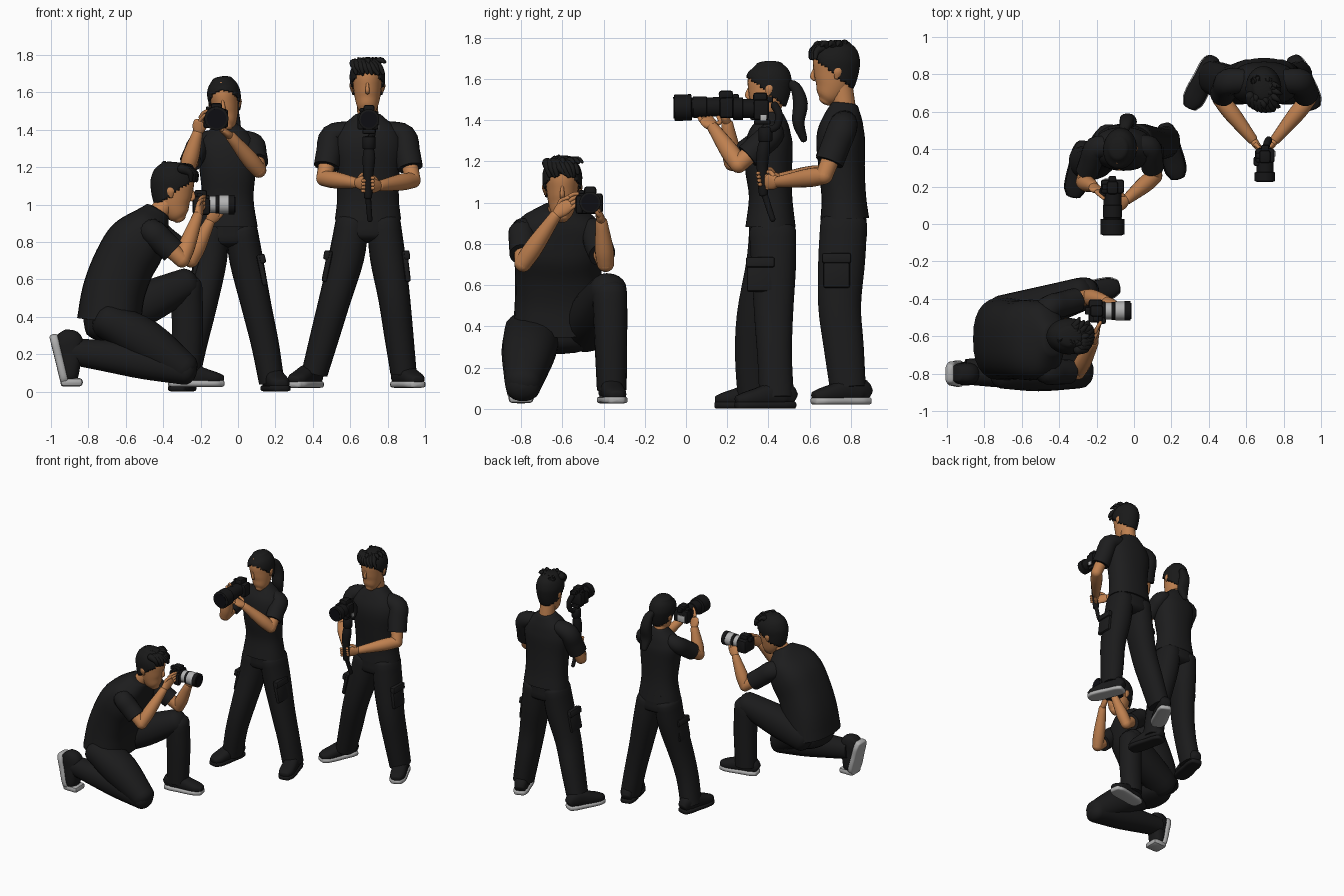
import bpy, bmesh, math, random
from mathutils import Vector as V, Matrix as Mx
random.seed(4)


def mat(name, r, g, b):
    m = bpy.data.materials.new(name)
    m.diffuse_color = (r, g, b, 1)
    return m


SHIRT = mat("black shirt", .012, .012, .0125)
PANTS = mat("black trousers", .011, .011, .0115)
HAIR = mat("black hair", .010, .010, .010)
SHOE = mat("black shoe", .010, .010, .0105)
SKIN = mat("skin", .53, .22, .08)
SOLE = mat("grey sole", .42, .42, .42)
CAM = mat("camera black", .008, .008, .0085)
GREY = mat("lens grey", .45, .45, .45)
GLASS = mat("lens glass", .004, .004, .006)


def finish(bm, name, m, M=None, ang=50):
    bmesh.ops.recalc_face_normals(bm, faces=bm.faces)
    me = bpy.data.meshes.new(name)
    bm.to_mesh(me)
    bm.free()
    if M:
        me.transform(M)
    ob = bpy.data.objects.new(name, me)
    bpy.context.collection.objects.link(ob)
    me.materials.append(m)
    bpy.ops.object.select_all(action='DESELECT')
    bpy.context.view_layer.objects.active = ob
    ob.select_set(True)
    bpy.ops.object.shade_smooth_by_angle(angle=math.radians(ang))
    return ob


def loft(name, rings, m, side=(1, 0, 0), n=18, steps=4, cap=(0, 0), p=2.0, M=None, keep=None):
    """Smooth tube through rings (x, y, z, half width along side, half depth)."""
    R = [list(map(float, r)) for r in rings]
    E = [[2*a-b for a, b in zip(R[0], R[1])]] + R + [[2*a-b for a, b in zip(R[-1], R[-2])]]
    pts = []
    for i in range(1, len(E)-2):
        for k in range(steps):
            t = k/steps
            pts.append([.5*(2*b+(c-a)*t+(2*a-5*b+4*c-d)*t*t+(3*b-a-3*c+d)*t**3)
                        for a, b, c, d in zip(*E[i-1:i+3])])
    pts.append(R[-1])
    frames = []
    for i, q in enumerate(pts):
        t = (V(pts[min(i+1, len(pts)-1)][:3]) - V(pts[max(i-1, 0)][:3])).normalized()
        frames.append((V(q[:3]), t, q[3], q[4]))
    for end, c in ((0, cap[0]), (-1, cap[1])):      # rounded ends
        if c:
            o, t, a, b = frames[end]
            s = -1 if end == 0 else 1
            for k in (1, 2, 3, 4):
                w = k*math.pi/2/4.25
                f = (o+t*s*c*min(a, b)*math.sin(w), t, a*math.cos(w), b*math.cos(w))
                frames.insert(0, f) if end == 0 else frames.append(f)
    bm = bmesh.new()
    loops = []
    for o, t, a, b in frames:
        u = V(side)
        u = (u - t*u.dot(t)).normalized()
        v = t.cross(u)
        row = []
        for k in range(n):
            c, s = math.cos(2*math.pi*k/n), math.sin(2*math.pi*k/n)
            row.append(bm.verts.new(o+u*a*math.copysign(abs(c)**(2/p), c)+v*b*math.copysign(abs(s)**(2/p), s)))
        loops.append(row)
    for A, B in zip(loops, loops[1:]):
        for k in range(n):
            bm.faces.new((A[k], A[(k+1) % n], B[(k+1) % n], B[k]))
    bm.faces.new(loops[0][::-1])
    bm.faces.new(loops[-1])
    if keep:
        bad = [f for f in bm.faces if not keep(f.calc_center_median())]
        bmesh.ops.delete(bm, geom=bad, context='FACES')
    return finish(bm, name, m, M)


def tube(name, pts, r0, r1, m, M=None, cap=(1, 1), n=10, side=(1, .13, .07)):
    k = len(pts)-1
    return loft(name, [(*q, r0+(r1-r0)*i/k, r0+(r1-r0)*i/k) for i, q in enumerate(pts)], m, side, n, 3, cap, M=M)


def box(name, c, size, m, M=None, bev=.01, rot=(0, 0, 0)):
    bm = bmesh.new()
    bmesh.ops.create_cube(bm, size=1, matrix=Mx.Diagonal((*size, 1)))
    bmesh.ops.bevel(bm, geom=bm.edges[:], offset=bev, segments=2, affect='EDGES', profile=.5)
    L = Mx.Translation(c)
    for a, w in zip('XYZ', rot):
        L = L @ Mx.Rotation(w, 4, a)
    return finish(bm, name, m, (M or Mx()) @ L, 35)


def place(x, y, z, yaw=0, pitch=0, roll=0, s=1):
    return (Mx.Translation((x, y, z)) @ Mx.Rotation(yaw, 4, 'Z') @ Mx.Rotation(pitch, 4, 'X')
            @ Mx.Rotation(roll, 4, 'Y') @ Mx.Scale(s, 4))


# head, local frame faces -y
def head(who, M, short=True):
    prof = [(-.155, -.05, .03, .032), (-.13, -.035, .052, .06), (-.08, -.012, .067, .085), (-.02, 0, .076, .1),
            (.04, .005, .081, .106), (.085, .01, .07, .092), (.115, .015, .047, .06)]
    loft(who+"_head", [(0, y, z, a, b) for z, y, a, b in prof], SKIN, n=24, cap=(.5, .4), M=M)
    loft(who+"_nose", [(0, -.092, .012, .006, .006), (0, -.106, -.03, .011, .012), (0, -.1, -.046, .011, .009)],
         SKIN, cap=(1, 1), n=10, M=M)
    for s in (-1, 1):
        loft(who+"_ear", [(s*.08, .012, -.045, .006, .012), (s*.087, .016, -.015, .009, .02),
                          (s*.085, .018, .01, .006, .014)], SKIN, cap=(1, 1), n=10, M=M)
    hp = [(z, y+.004, a+.014, b+.013) for z, y, a, b in prof[1:]]
    hp[-1] = (.122, .015, .058, .07)
    h = loft(who+"_hair", [(0, y, z, a, b) for z, y, a, b in hp], HAIR, n=40, steps=7, cap=(0, .3), M=M,
             keep=lambda c: c.z > max(-.1, -.025-.85*c.y))
    sol = h.modifiers.new("thickness", 'SOLIDIFY')
    sol.thickness, sol.offset = .012, -1
    if short:                                       # swept fringe and crown tufts
        for i in range(8):
            x = -.07+.019*i
            y = -.11+6*x*x
            tube(who+"_fringe", [(x*.8-.015, y+.05, .108), (x, y+.008, .092),
                 (x+random.uniform(.005, .03), y-.002, .052+random.uniform(0, .018))], .026, .009, HAIR, M)
        for i in range(14):
            a, r = random.uniform(0, 6.28), random.uniform(.02, .06)
            x, y = r*math.cos(a), r*1.2*math.sin(a)+.015
            tube(who+"_tuft", [(x, y, .112), (x*1.3+.01, y*1.2-.01, .126), (x*1.6+.015, y*1.35-.02, .115)],
                 .022, .007, HAIR, M)


# shoe, local frame points toe to -y
def shoe(who, M, sole):
    prof = [(.08, .038, .075), (.04, .05, .12), (-.03, .052, .115), (-.1, .056, .09), (-.16, .053, .07), (-.195, .036, .055)]
    loft(who+"_shoe", [(0, y, h/2+.01, a, h/2) for y, a, h in prof], SHOE, p=2.5, cap=(.3, .4), M=M)
    loft(who+"_sole", [(0, y, .018, a+.006, .018) for y, a, h in prof], sole, p=4, cap=(.8, .8), M=M)


# sleeve runs from the chest over the shoulder; arm ends in a gripping hand
def arm(who, chest, sh, el, wr, knuckle, across, curl, r=.068):
    sh, el, wr, kn = map(V, (sh, el, wr, knuckle))
    cut = sh.lerp(el, .72)
    s = (.1, 1, .1) if abs(chest[1]-sh.y) < .06 else (1, .1, .3)
    loft(who+"_sleeve", [(*chest, r*.9, r*.75), (*sh, r*1.02, r*.95), (*sh.lerp(cut, .5), r*1.02, r), (*cut, r, r*.97)],
         SHIRT, s, cap=(.5, 0))
    s = (.2, .9, .35)
    loft(who+"_upper_arm", [(*sh.lerp(el, .5), .045, .045), (*el, .042, .042)], SKIN, s, cap=(0, 1))
    loft(who+"_forearm", [(*el, .042, .042), (*el.lerp(wr, .35), .045, .045), (*wr, .028, .028)], SKIN, s, cap=(1, .5))
    ac, cu = V(across).normalized(), V(curl).normalized()
    loft(who+"_palm", [(*wr, .025, .022), (*wr.lerp(kn, .5), .037, .02), (*kn, .037, .016)], SKIN, ac, cap=(.5, 1))
    d = (kn-wr).normalized()
    for i in range(4):
        b = kn+ac*(.0185*(i-1.5))
        tube(who+"_finger", [b, b+d*.022+cu*.015, b+d*.02+cu*.045], .011, .009, SKIN)
    b = wr.lerp(kn, .4)+ac*.03
    tube(who+"_thumb", [b, b+ac*.018+cu*.02, b+ac*.015+cu*.045+d*.015], .012, .009, SKIN)


def limb(who, part, rings, side=(1, 0, 0), cap=(.6, 0)):
    loft(who+part, rings, PANTS, side, cap=cap, p=2.2)


def pocket(who, x, y, z, s, lean):
    box(who+"_cargo_pocket", (x, y, z), (.03, .13, .17), PANTS, bev=.012, rot=(0, lean, 0))
    box(who+"_pocket_flap", (x+s*.003, y, z+.06), (.032, .14, .05), PANTS, bev=.01, rot=(0, lean, 0))


# camera, local frame shoots to -y; barrel = (y start, y end, radius, material)
def camera(who, M, barrel, w=.125):
    box(who+"_camera_body", (0, 0, -.005), (w, .075, .1), CAM, M, .014)
    box(who+"_camera_prism", (0, -.005, .056), (.06, .07, .045), CAM, M, .014)
    box(who+"_camera_grip", (-w*.42, -.03, -.01), (.035, .05, .09), CAM, M, .012)
    box(who+"_camera_eyepiece", (0, .042, .045), (.04, .03, .03), CAM, M, .006)
    box(who+"_camera_dial", (-w*.33, 0, .05), (.03, .03, .02), CAM, M, .006)
    for a, b, r, m in barrel:
        loft(who+"_lens_barrel", [(0, a, 0, r, r), (0, b, 0, r, r)], m, n=28, steps=1, cap=(.08, .08), M=M)
    a, b, r, m = barrel[-1]
    loft(who+"_lens_glass", [(0, b, 0, r*.8, r*.8), (0, b-.006, 0, r*.8, r*.8)], GLASS, n=28, steps=1, M=M)


# --- kneeling man, facing +x ---
k = "kneeling"
Y = (0, 1, 0)
Q = math.pi/2
loft(k+"_shirt", [(-.69, -.615, .37, .225, .172), (-.665, -.615, .53, .215, .168), (-.61, -.62, .68, .21, .165),
                  (-.54, -.62, .80, .215, .16), (-.47, -.62, .90, .19, .11), (-.43, -.62, .965, .09, .07)],
     SHIRT, Y, 28, p=2.5, cap=(0, .2))
loft(k+"_neck", [(-.45, -.62, .93, .055, .055), (-.36, -.61, 1.03, .05, .05)], SKIN, Y)
head(k, place(-.342, -.6, 1.085, Q, .12, 0, 1.02))
loft(k+"_hips", [(-.69, -.62, .45, .19, .15), (-.69, -.62, .33, .19, .13)], PANTS, Y, cap=(0, .5))
limb(k, "_right_thigh", [(-.70, -.74, .38, .14, .1), (-.5, -.765, .27, .13, .12), (-.29, -.79, .125, .09, .085)], Y, (.7, .8))
limb(k, "_right_calf", [(-.28, -.79, .11, .085, .075), (-.5, -.79, .155, .09, .09), (-.7, -.79, .19, .085, .085),
                        (-.90, -.79, .215, .068, .07)], Y, (.8, 0))
limb(k, "_left_thigh", [(-.70, -.5, .38, .12, .11), (-.5, -.445, .47, .11, .115), (-.28, -.375, .575, .09, .085)], Y, (.7, .8))
limb(k, "_left_shin", [(-.275, -.37, .56, .085, .085), (-.27, -.365, .35, .08, .085), (-.28, -.36, .09, .072, .08)], Y, (.8, 0))
shoe(k+"_left", place(-.28, -.37, .025, Q+.18), SOLE)
up = Mx(((0, 0, 1, 0), (1, 0, 0, 0), (0, 1, 0, 0), (0, 0, 0, 1)))
shoe(k+"_right", Mx.Translation((-.99, -.8, .215)) @ Mx.Rotation(-.24, 4, 'Y') @ up @ Mx.Diagonal((1.15, .95, 1.3, 1)), SOLE)
box(k+"_bent_toe", (-.89, -.8, .05), (.12, .12, .045), SOLE, bev=.018)
arm(k+"_right", (-.52, -.71, .84), (-.465, -.79, .86), (-.30, -.79, .705), (-.215, -.63, .94), (-.2, -.57, .995),
    (-.2, -.3, .9), (.5, .8, .2))
arm(k+"_left", (-.52, -.53, .84), (-.455, -.45, .86), (-.25, -.39, .705), (-.15, -.41, .91), (-.12, -.425, .955),
    (1, 0, .1), (.1, -.5, .6))
camera(k, place(-.205, -.465, 1.0, Q), [(-.03, -.05, .05, CAM), (-.05, -.085, .045, GREY), (-.085, -.105, .048, CAM),
                                       (-.105, -.155, .05, GREY), (-.155, -.185, .052, CAM)])

# --- standing woman ---
w = "woman"
loft(w+"_shirt", [(-.055, .41, .88, .16, .122), (-.055, .41, 1.03, .138, .105), (-.055, .40, 1.18, .15, .115),
                  (-.06, .405, 1.3, .16, .112), (-.062, .415, 1.37, .125, .088), (-.065, .42, 1.43, .06, .055)],
     SHIRT, n=28, p=2.3, cap=(0, .2))
loft(w+"_neck", [(-.065, .42, 1.4, .047, .047), (-.065, .405, 1.5, .044, .046)], SKIN)
head(w, place(-.072, .395, 1.555, -.1, .05, -.12, .94), False)
loft(w+"_ponytail", [(-.06, .485, 1.575, .02, .02), (-.045, .53, 1.56, .032, .026), (-.035, .555, 1.48, .042, .036),
                     (-.03, .545, 1.39, .045, .03), (-.03, .57, 1.31, .022, .018)], HAIR, cap=(1, 1), p=2.4)
loft(w+"_hair_tie", [(-.056, .488, 1.575, .026, .026), (-.053, .503, 1.572, .026, .026)], HAIR, cap=(.5, .5))
loft(w+"_hips", [(-.055, .415, .93, .145, .11), (-.055, .42, .81, .155, .115)], PANTS, cap=(0, .35), p=2.4)
limb(w, "_right_leg", [(-.135, .42, .86, .085, .115), (-.15, .40, .7, .09, .11), (-.195, .345, .45, .08, .1),
                       (-.24, .325, .25, .074, .088), (-.28, .335, .05, .07, .085)])
limb(w, "_left_leg", [(.02, .42, .86, .085, .115), (.045, .425, .7, .09, .11), (.1, .425, .45, .08, .095),
                      (.145, .43, .25, .074, .085), (.18, .44, .05, .068, .085)])
pocket(w, .128, .36, .65, 1, -.2)
pocket(w, -.228, .37, .65, -1, .2)
shoe(w+"_right", place(-.285, .345, 0, -.2), SHOE)
shoe(w+"_left", place(.185, .44, 0, .25), SHOE)
arm(w+"_right", (-.13, .41, 1.355), (-.205, .405, 1.325), (-.27, .225, 1.195), (-.215, .2, 1.385), (-.2, .18, 1.44),
    (0, -.3, .9), (.6, -.5, .3), .062)
arm(w+"_left", (.005, .415, 1.355), (.08, .41, 1.325), (.11, .255, 1.185), (-.04, .13, 1.365), (-.085, .1, 1.4),
    (0, 1, 0), (-.6, 0, .5), .062)
WC = place(-.115, .2, 1.465, 0, .02)
camera(w, WC, [(-.03, -.10, .047, CAM), (-.10, -.165, .052, CAM), (-.165, -.175, .048, CAM), (-.175, -.255, .064, CAM)])
box(w+"_camera_screen", (-.01, .038, -.02), (.065, .008, .05), GREY, WC, .002)

# --- standing man with stabiliser ---
c = "man"
loft(c+"_shirt", [(.695, .77, .92, .177, .118), (.695, .765, 1.03, .165, .108), (.695, .755, 1.17, .168, .112),
                  (.695, .75, 1.31, .185, .118), (.695, .76, 1.4, .155, .098), (.695, .77, 1.475, .075, .065)],
     SHIRT, n=28, p=2.3, cap=(0, .2))
loft(c+"_neck", [(.695, .77, 1.44, .057, .057), (.692, .75, 1.57, .055, .058)], SKIN)
head(c, place(.692, .718, 1.648, 0, .04))
loft(c+"_hips", [(.695, .765, .97, .16, .108), (.695, .765, .84, .168, .115)], PANTS, cap=(0, .4), p=2.4)
limb(c, "_right_leg", [(.61, .765, .9, .09, .115), (.58, .755, .72, .095, .115), (.52, .745, .5, .085, .105),
                       (.465, .765, .3, .078, .098), (.41, .785, .1, .07, .088)])
limb(c, "_left_leg", [(.78, .765, .9, .09, .115), (.80, .755, .72, .095, .115), (.835, .745, .5, .085, .105),
                      (.86, .765, .3, .078, .098), (.885, .785, .1, .07, .088)])
pocket(c, .477, .73, .67, -1, .2)
pocket(c, .9, .73, .67, 1, -.12)
shoe(c+"_right", place(.385, .805, .02, -.45), SOLE)
shoe(c+"_left", place(.885, .805, .02, .4), SOLE)
arm(c+"_right", (.6, .765, 1.395), (.505, .76, 1.365), (.46, .67, 1.14), (.635, .45, 1.115), (.675, .395, 1.115),
    (0, -.15, 1), (.7, -.5, 0), .07)
arm(c+"_left", (.79, .765, 1.395), (.885, .76, 1.365), (.935, .67, 1.13), (.755, .45, 1.1), (.715, .395, 1.1),
    (0, -.15, 1), (-.7, -.5, 0), .07)
camera(c, place(.7, .365, 1.455), [(-.03, -.09, .046, CAM), (-.09, -.135, .055, CAM)], .105)
box(c+"_camera_port_cover", (.754, .375, 1.41), (.006, .03, .03), GREY, bev=.002)
# stabiliser: motors, arm, grip and stick
tube(c+"_stabiliser_arm", [(.7, .39, 1.35), (.715, .44, 1.37), (.72, .45, 1.43), (.71, .43, 1.47)], .018, .02, CAM)
box(c+"_stabiliser_plate", (.7, .37, 1.39), (.07, .08, .025), CAM, bev=.008)
loft(c+"_stabiliser_motor", [(.7, .385, 1.30, .034, .034), (.7, .385, 1.36, .034, .034)], CAM, steps=1, cap=(.2, .2))
loft(c+"_stabiliser_grip", [(.7, .385, 1.31, .024, .024), (.7, .375, 1.25, .034, .032), (.697, .37, 1.17, .028, .028),
                            (.695, .375, 1.04, .022, .022)], CAM, cap=(.5, .5))
tube(c+"_stabiliser_stick", [(.695, .378, 1.05), (.7, .4, .98), (.705, .42, .92)], .016, .014, CAM)
